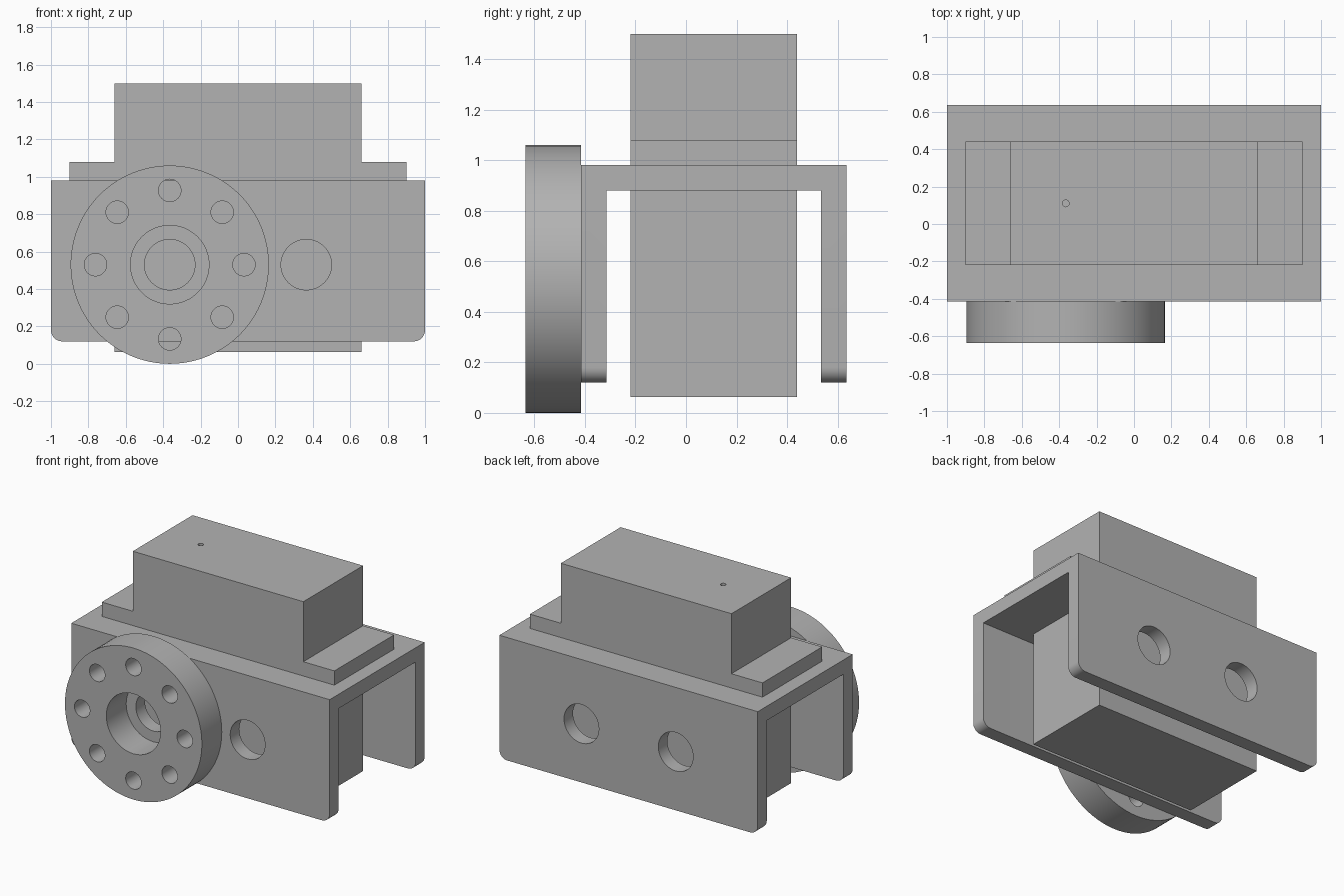
import bpy, bmesh, math
from mathutils import Matrix

if "Cube" in bpy.data.objects:
    bpy.data.objects.remove(bpy.data.objects["Cube"])

grey = bpy.data.materials.new("plain grey")
grey.diffuse_color = (0.45, 0.45, 0.45, 1)
grey.use_nodes = True
grey.node_tree.nodes["Principled BSDF"].inputs["Base Color"].default_value = grey.diffuse_color

HUB_X, HUB_Z = -0.365, 0.53
Y_FRONT, Y_BACK = -0.415, 0.635


def finish(name, bm):
    bmesh.ops.recalc_face_normals(bm, faces=bm.faces)
    mesh = bpy.data.meshes.new(name)
    bm.to_mesh(mesh)
    bm.free()
    mesh.materials.append(grey)
    obj = bpy.data.objects.new(name, mesh)
    bpy.context.collection.objects.link(obj)
    return obj


def box(name, x, y, z):
    bm = bmesh.new()
    size = [b - a for a, b in (x, y, z)]
    mid = [(a + b) / 2 for a, b in (x, y, z)]
    bmesh.ops.create_cube(bm, size=1, matrix=Matrix.Translation(mid) @ Matrix.Diagonal((*size, 1)))
    return finish(name, bm)


def add_cylinder(bm, centre, radius, depth, along_y=True, sides=48):
    turn = Matrix.Rotation(math.pi / 2, 4, 'X') if along_y else Matrix.Identity(4)
    bmesh.ops.create_cone(bm, cap_ends=True, segments=sides, radius1=radius, radius2=radius,
                          depth=depth, matrix=Matrix.Translation(centre) @ turn)


def cut(obj, cutter):
    mod = obj.modifiers.new("holes", 'BOOLEAN')
    mod.operation, mod.solver, mod.object = 'DIFFERENCE', 'EXACT', cutter
    bpy.context.view_layer.objects.active = obj
    bpy.ops.object.select_all(action='DESELECT')
    obj.select_set(True)
    bpy.ops.object.modifier_apply(modifier=mod.name)
    bpy.data.objects.remove(cutter)
    bpy.ops.object.shade_smooth_by_angle(angle=math.radians(30))


# Channel bracket: U profile swept along x, lower corners rounded
profile = [(Y_FRONT, 0.12), (Y_FRONT, 0.98), (Y_BACK, 0.98), (Y_BACK, 0.12),
           (Y_BACK - 0.1, 0.12), (Y_BACK - 0.1, 0.88), (Y_FRONT + 0.1, 0.88), (Y_FRONT + 0.1, 0.12)]
bm = bmesh.new()
face = bm.faces.new([bm.verts.new((-1, y, z)) for y, z in profile])
swept = bmesh.ops.extrude_face_region(bm, geom=[face])["geom"]
bmesh.ops.translate(bm, verts=[v for v in swept if isinstance(v, bmesh.types.BMVert)], vec=(2, 0, 0))
corners = [e for e in bm.edges if all(v.co.z < 0.13 for v in e.verts)
           and abs(e.verts[0].co.x - e.verts[1].co.x) < 0.01]
bmesh.ops.bevel(bm, geom=corners, offset=0.06, segments=8, profile=0.5, affect='EDGES')
bracket = finish("channel_bracket", bm)

# Two round holes through both bracket walls
bm = bmesh.new()
for x in (HUB_X, -HUB_X):
    add_cylinder(bm, (x, 0.11, HUB_Z), 0.135, 2)
cut(bracket, finish("bracket_hole_cutter", bm))

# Flanged block seated in the bracket, with a small blind hole on top
box("mounting_flange", (-0.9, 0.9), (-0.22, 0.44), (0.98, 1.08))
block = box("centre_block", (-0.66, 0.66), (-0.22, 0.44), (0.063, 1.5))
bm = bmesh.new()
add_cylinder(bm, (HUB_X, 0.11, 1.5), 0.018, 0.2, along_y=False, sides=24)
cut(block, finish("pin_hole_cutter", bm))

# Hub disc with a central bore and a ring of eight bolt holes
bm = bmesh.new()
add_cylinder(bm, (HUB_X, -0.525, HUB_Z), 0.53, 0.22, sides=96)
disc = finish("hub_disc", bm)
bm = bmesh.new()
add_cylinder(bm, (HUB_X, -0.525, HUB_Z), 0.21, 0.5)
for i in range(8):
    a = i * math.pi / 4
    add_cylinder(bm, (HUB_X + 0.397 * math.cos(a), -0.525, HUB_Z + 0.397 * math.sin(a)), 0.06, 0.5, sides=32)
cut(disc, finish("disc_hole_cutter", bm))
